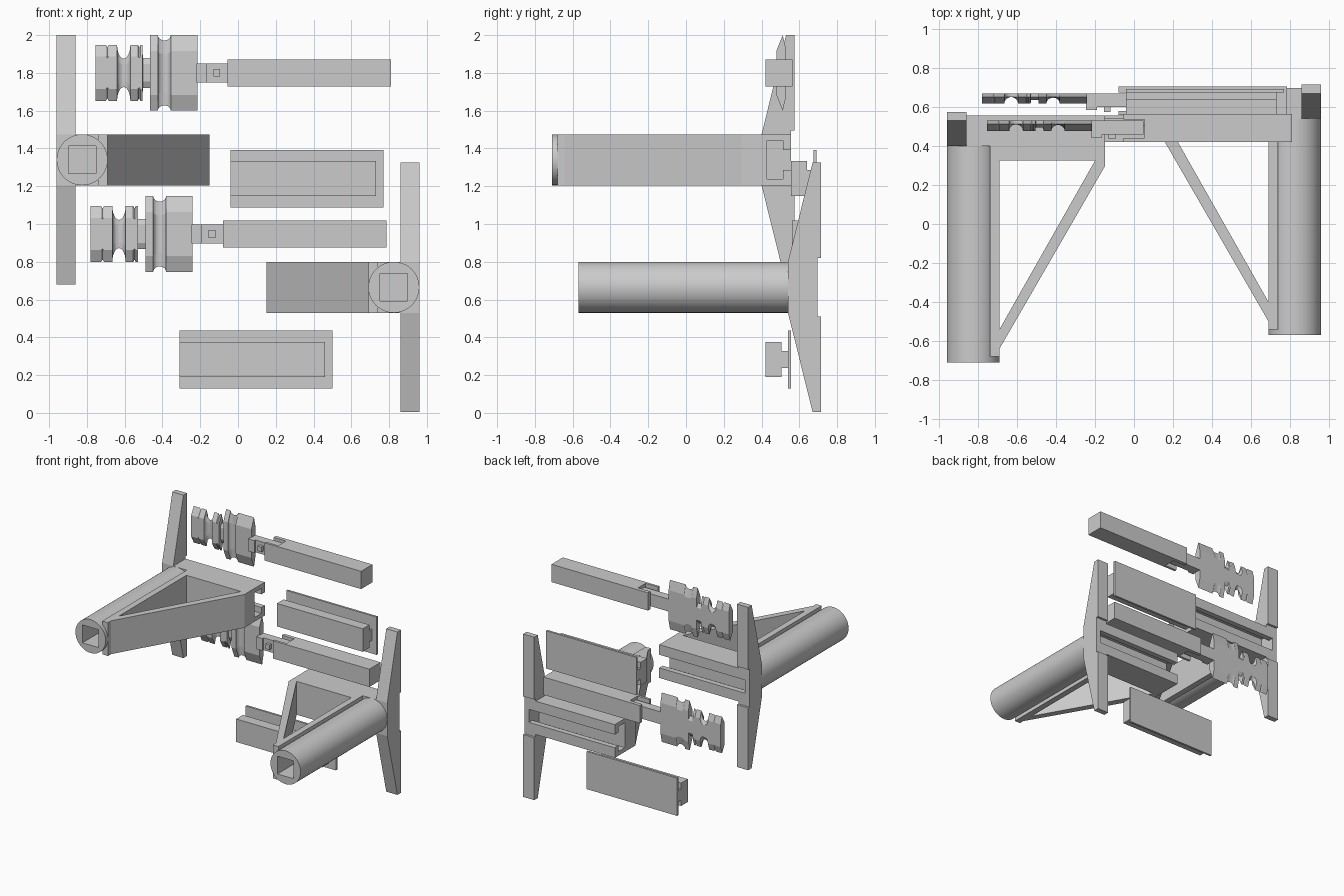
import bpy, math
from mathutils import Matrix

if "Cube" in bpy.data.objects:
    bpy.data.objects.remove(bpy.data.objects["Cube"])


def mesh_obj(name, verts, faces):
    me = bpy.data.meshes.new(name)
    me.from_pydata(verts, [], faces)
    ob = bpy.data.objects.new(name, me)
    bpy.context.collection.objects.link(ob)
    bpy.context.view_layer.objects.active = ob
    bpy.ops.object.select_all(action='DESELECT')
    ob.select_set(True)
    bpy.ops.object.mode_set(mode='EDIT')
    bpy.ops.mesh.select_all(action='SELECT')
    bpy.ops.mesh.normals_make_consistent(inside=False)
    bpy.ops.object.mode_set(mode='OBJECT')
    return ob


def loft(name, rings):
    n, m = len(rings[0]), len(rings)
    verts = [p for r in rings for p in r]
    faces = [(i * n + j, i * n + (j + 1) % n, (i + 1) * n + (j + 1) % n, (i + 1) * n + j)
             for i in range(m - 1) for j in range(n)]
    faces += [tuple(range(n)), tuple(range((m - 1) * n, m * n))]
    return mesh_obj(name, verts, faces)


def box(name, x0, x1, y0, y1, z0, z1):
    return loft(name, [[(x, y0, z0), (x, y1, z0), (x, y1, z1), (x, y0, z1)] for x in (x0, x1)])


def prism_x(name, pts, x0, x1):          # pts are (y, z)
    return loft(name, [[(x, y, z) for y, z in pts] for x in (x0, x1)])


def prism_z(name, pts, z0, z1):          # pts are (x, y)
    return loft(name, [[(x, y, z) for x, y in pts] for z in (z0, z1)])


def cut(ob, cutter, keep=False):
    mod = ob.modifiers.new("cut", 'BOOLEAN')
    mod.operation, mod.solver, mod.object = 'DIFFERENCE', 'EXACT', cutter
    bpy.context.view_layer.objects.active = ob
    bpy.ops.object.modifier_apply(modifier=mod.name)
    if not keep:
        bpy.data.objects.remove(cutter, do_unlink=True)


def t_profile(plate_y, slack):           # T-rail section, (y, z)
    w, n = 0.093 + slack, 0.045 + slack
    return [(0.42 + slack, -w), (0.505 + slack, -w), (0.505 + slack, -n), (plate_y, -n),
            (plate_y, n), (0.505 + slack, n), (0.505 + slack, w), (0.42 + slack, w)]


def place_pair(parts, first, second):
    for ob in parts:
        twin = ob.copy()
        twin.data = ob.data.copy()
        bpy.context.collection.objects.link(twin)
        ob.name, twin.name = ob.name + "_upper", ob.name + "_lower"
        ob.data.transform(first)
        twin.data.transform(second)


T = Matrix.Translation

# Bracket handle: round grip with a blind square socket
c, r = -0.825, 0.135
handle = loft("grip_handle", [[(c + r * math.cos(a * math.tau / 64), y, r * math.sin(a * math.tau / 64))
                               for a in range(64)] for y in (-0.71, 0.405)])
cut(handle, box("socket", c - 0.072, c + 0.072, -0.8, 0.4, -0.072, 0.072))
bpy.ops.object.select_all(action='DESELECT')
handle.select_set(True)
bpy.context.view_layer.objects.active = handle
bpy.ops.object.shade_smooth_by_angle(angle=math.radians(30))

# Bracket frame: arm, web and diagonal strut
frame = prism_z("bracket_frame", [(-0.74, -0.68), (-0.69, -0.68), (-0.69, -0.64), (-0.15, 0.295),
                                  (-0.15, 0.557), (-0.86, 0.557), (-0.86, 0.4), (-0.74, 0.4)], -0.135, 0.135)
cut(frame, prism_z("opening", [(-0.69, -0.54), (-0.20, 0.325), (-0.69, 0.325)], -0.3, 0.3))

# Bracket post: tall blade tapering to both ends, stepped at the back
half = [(0.40, 0.135), (0.53, 0.66), (0.575, 0.66), (0.575, 0.155), (0.557, 0.155)]
post = prism_x("bracket_post", half + [(y, -z) for y, z in reversed(half)], -0.96, -0.86)

# T-slot along the back of the arm and into the post
slot = prism_x("t_slot", t_profile(0.65, 0.008), -0.92, -0.1)
cut(frame, slot, keep=True)
cut(post, slot)
place_pair([handle, frame, post], T((0, 0, 1.34)),
           T((0, 0.14, 0.665)) @ Matrix.Rotation(math.pi, 4, 'Y'))

# Cover plate with its T-rail
plate = box("cover_plate", 0, 0.81, 0.54, 0.557, -0.153, 0.153)
rail = prism_x("cover_rail", t_profile(0.541, 0), 0, 0.77)
place_pair([plate, rail], T((-0.04, 0.135, 1.24)), T((-0.31, 0, 0.283)))

# Slider bar, notched at the inner end
bar = box("slider_bar", -0.055, 0.81, 0.42, 0.565, -0.072, 0.072)
cut(bar, box("notch", -0.1, 0.055, 0.44, 0.535, -0.2, 0.2))

# Connector tongue and its peg
tongue = box("connector_tongue", -0.22, 0.05, 0.46, 0.53, -0.05, 0.05)
shoulder = box("connector_shoulder", -0.22, -0.165, 0.445, 0.47, -0.05, 0.05)
peg = box("connector_peg", -0.13, -0.095, 0.435, 0.465, -0.02, 0.02)

# Spool-shaped blade: stations of (x, half height, front y)
F = 0.478
st = [(-0.755, 0.148, F), (-0.70, 0.148, F), (-0.692, 0.135, F), (-0.684, 0.148, F)]
for i in range(13):                      # deep waist
    t = math.pi * i / 12
    st.append((-0.605 - 0.035 * math.cos(t), 0.148 - 0.073 * math.sin(t), F + 0.033 * math.sin(t)))
st += [(-0.53, 0.148, F), (-0.523, 0.135, F), (-0.516, 0.148, F), (-0.505, 0.148, F),
       (-0.504, 0.08, 0.495), (-0.466, 0.08, 0.495), (-0.465, 0.2, F)]
for i in range(11):                      # shallow groove
    t = math.pi * i / 10
    st.append((-0.39 - 0.034 * math.cos(t), 0.2 - 0.028 * math.sin(t), F + 0.03 * math.sin(t)))
st.append((-0.215, 0.2, F))
blade = loft("spool_blade", [[(x, f, -0.58 * h), (x, 0.512, -h), (x, 0.53, -0.62 * h),
                              (x, 0.53, 0.62 * h), (x, 0.512, h), (x, f, 0.58 * h)] for x, h, f in st])
place_pair([bar, tongue, shoulder, peg, blade], T((0, 0, 1.8)), T((-0.025, 0.14, 0.947)))
